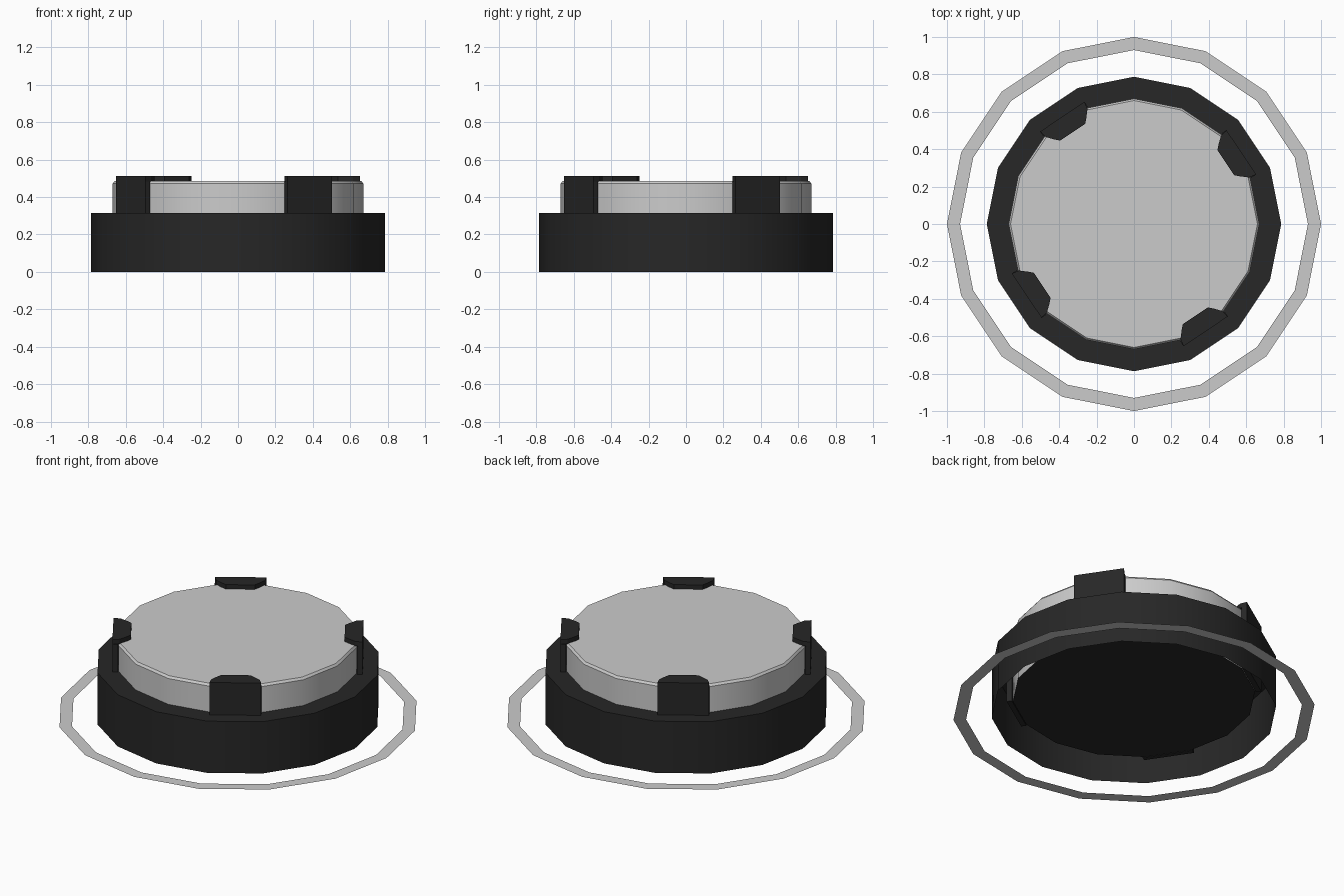
import bpy, bmesh
from math import cos, sin, pi, radians
from mathutils import Matrix

if "Cube" in bpy.data.objects:
    bpy.data.objects.remove(bpy.data.objects["Cube"])

SIDES = 16
black = bpy.data.materials.new("black_plastic")
black.diffuse_color = (0.02, 0.02, 0.02, 1)
black.use_nodes = True
black.node_tree.nodes["Principled BSDF"].inputs["Base Color"].default_value = black.diffuse_color


def finish(name, bm, mat=None, smooth=False):
    bmesh.ops.recalc_face_normals(bm, faces=bm.faces)
    me = bpy.data.meshes.new(name)
    bm.to_mesh(me)
    bm.free()
    if mat:
        me.materials.append(mat)
    ob = bpy.data.objects.new(name, me)
    bpy.context.collection.objects.link(ob)
    if smooth:
        bpy.ops.object.select_all(action='DESELECT')
        ob.select_set(True)
        bpy.context.view_layer.objects.active = ob
        bpy.ops.object.shade_smooth_by_angle(angle=radians(30))
    return ob


def revolve(name, profile, mat=None, cap=False, smooth=True):
    """Turn (radius, z) points into a 16-sided shell, with an optional end cap."""
    bm = bmesh.new()
    rings = [[bm.verts.new((r * cos(2 * pi * k / SIDES), r * sin(2 * pi * k / SIDES), z))
              for k in range(SIDES)] for r, z in profile]
    for a, b in zip(rings, rings[1:]):
        for k in range(SIDES):
            n = (k + 1) % SIDES
            bm.faces.new((a[k], a[n], b[n], b[k]))
    if cap:
        bm.faces.new(rings[-1])
    return finish(name, bm, mat, smooth)


def prism(bm, outline, z0, z1):
    low = [bm.verts.new((x, y, z0)) for x, y in outline]
    high = [bm.verts.new((x, y, z1)) for x, y in outline]
    bm.faces.new(low[::-1])
    bm.faces.new(high)
    for k in range(len(outline)):
        n = (k + 1) % len(outline)
        bm.faces.new((low[k], low[n], high[n], high[k]))


# Flat outline ring on the ground
ring = revolve("ground_ring", [(0.93, 0), (1.0, 0)], smooth=False)
if ring.data.polygons[0].normal.z < 0:
    ring.data.flip_normals()

# Open-bottomed outer housing
revolve("housing", [(0.787, 0), (0.787, 0.315), (0.667, 0.315)], black)

# Lens with a softened top edge, and the black plate under it
revolve("lens", [(0.67, 0.1), (0.67, 0.472), (0.66, 0.485)], cap=True)
plate = revolve("backing_plate", [(0.67, 0.102), (0.67, 0.1)], black, cap=True)

# Four retaining clips: upright plate plus tapered lip over the lens
for i in range(4):
    bm = bmesh.new()
    prism(bm, [(0.66, -0.143), (0.69, -0.143), (0.69, 0.143), (0.66, 0.143)], 0.1, 0.484)
    prism(bm, [(0.69, -0.143), (0.69, 0.143), (0.65, 0.135), (0.615, 0.105),
               (0.59, 0.08), (0.59, -0.08), (0.615, -0.105), (0.65, -0.135)], 0.484, 0.512)
    bm.transform(Matrix.Rotation(radians(33.75 + 90 * i), 4, 'Z'))
    finish(f"clip_{i + 1}", bm, black)
